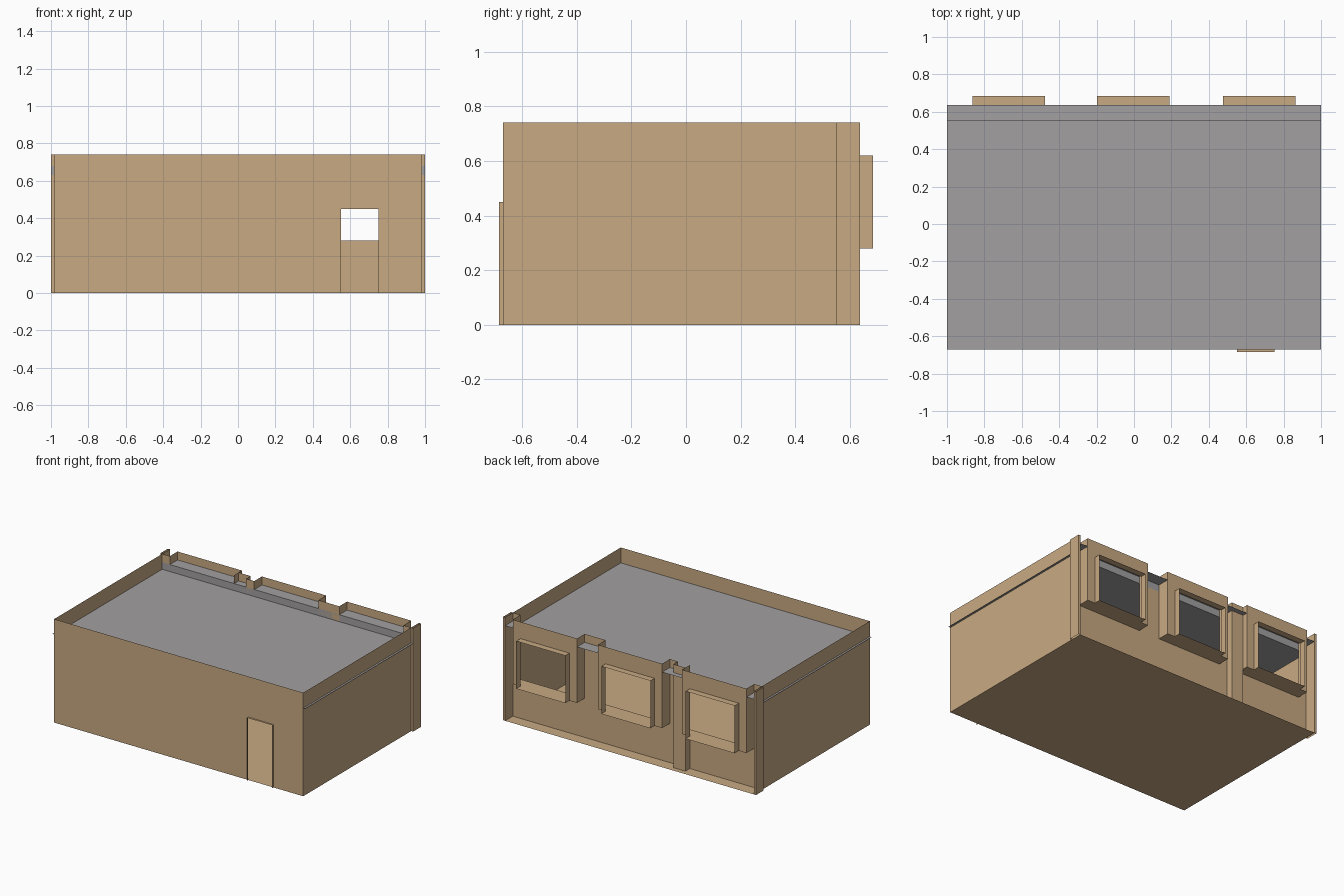
import bpy, bmesh
from mathutils import Vector

if "Cube" in bpy.data.objects:
    bpy.data.objects.remove(bpy.data.objects["Cube"])


def material(name, rgb):
    m = bpy.data.materials.new(name)
    m.diffuse_color = (*rgb, 1)
    m.use_nodes = True
    m.node_tree.nodes["Principled BSDF"].inputs["Base Color"].default_value = m.diffuse_color
    return m


TAN = material("tan plaster", (0.58, 0.40, 0.225))
GRAY = material("gray roof", (0.36, 0.35, 0.35))


def finish(name, bm, mat):
    bmesh.ops.remove_doubles(bm, verts=bm.verts, dist=1e-5)
    me = bpy.data.meshes.new(name)
    bm.to_mesh(me)
    bm.free()
    me.materials.append(mat)
    ob = bpy.data.objects.new(name, me)
    bpy.context.collection.objects.link(ob)
    return ob


def sweep(name, pts, vec, mat=TAN):
    """Thin sheet: an open path swept along a vector."""
    bm = bmesh.new()
    v = Vector(vec)
    for a, b in zip(pts, pts[1:]):
        a, b = Vector(a), Vector(b)
        bm.faces.new([bm.verts.new(p) for p in (a, b, b + v, a + v)])
    return finish(name, bm, mat)


def panel(name, xz, y, mat=TAN):
    """Flat upright sheet from an outline in x and z."""
    bm = bmesh.new()
    bm.faces.new([bm.verts.new((x, y, z)) for x, z in xz])
    return finish(name, bm, mat)


W = 0.985                                # side wall x
FRONT, WALL, BACK = -0.67, 0.55, 0.637   # front wall, back wall, bay face
TOP, SILL, HEAD = 0.74, 0.28, 0.62
ROOF, ROOF_BACK = 0.63, 0.68
BAY, WIN = 0.254, 0.194                  # half widths
centers = [0.67, -0.003, -0.67]          # bay centres, +x to -x

# Floor and stepped roof sheet
sweep("floor", [(W, FRONT, 0), (W, BACK, 0)], (-2 * W, 0, 0))
sweep("roof", [(1, FRONT, ROOF), (1, WALL, ROOF), (1, WALL, ROOF_BACK),
               (1, BACK, ROOF_BACK)], (-2, 0, 0), GRAY)

# Front wall with door opening, and projecting door frame
D0, D1, DH = 0.55, 0.75, 0.45
panel("front_wall", [(-W, 0), (D0, 0), (D0, DH), (D1, DH), (D1, 0), (W, 0),
                     (W, TOP), (-W, TOP)], FRONT)
sweep("door_frame", [(D0, FRONT, 0), (D0, FRONT, DH), (D1, FRONT, DH),
                     (D1, FRONT, 0)], (0, -0.015, 0))

# Side walls and thin corner piers at the back
for s, side in ((1, "right"), (-1, "left")):
    path = [(s * W, FRONT, 0), (s * W, WALL, 0)]
    pier = [(s * W, WALL, 0), (s, WALL, 0), (s, BACK, 0), (s * W, BACK, 0),
            (s * W, WALL, 0)]
    if s < 0:
        path.reverse()
        pier.reverse()
    sweep(side + "_wall", path, (0, 0, TOP))
    sweep(side + "_corner_pier", pier, (0, 0, TOP))

# Back wall below the bays, stepping out around one full-height column
C0, C1, CY = centers[2] + BAY, -0.32, 0.60
column = [(C1, WALL), (C1, CY), (C0, CY), (C0, WALL)]
low = [(W, WALL)] + column + [(-W, WALL)]
sweep("back_wall_lower", [(x, y, 0) for x, y in low], (0, 0, SILL))

# Back wall between the bays, up to the parapet
edges = [W] + [c + k * BAY for c in centers for k in (1, -1)] + [-W]
for i in range(4):
    a, b = edges[2 * i], edges[2 * i + 1]
    path = [(a, WALL), (b, WALL)] if i != 2 else [(a, WALL)] + column[:3]
    sweep(f"back_wall_upper_{i + 1}", [(x, y, SILL) for x, y in path],
          (0, 0, TOP - SILL))

# Projecting window bays: cheeks, underside, pierced face and window frame
for i, c in enumerate(centers, 1):
    l, r, wl, wr = c + BAY, c - BAY, c + WIN, c - WIN
    h = (0, 0, TOP - SILL)
    sweep(f"bay_{i}_cheek_a", [(l, WALL, SILL), (l, BACK, SILL)], h)
    sweep(f"bay_{i}_cheek_b", [(r, BACK, SILL), (r, WALL, SILL)], h)
    sweep(f"bay_{i}_underside", [(r, WALL, SILL), (r, BACK, SILL)],
          (l - r, 0, 0))
    panel(f"bay_{i}_face", [(l, SILL), (wl, SILL), (wl, HEAD), (wr, HEAD),
                            (wr, SILL), (r, SILL), (r, TOP), (l, TOP)], BACK)
    sweep(f"window_{i}_frame", [(x, BACK, z) for x, z in (
        (wl, SILL), (wr, SILL), (wr, HEAD), (wl, HEAD), (wl, SILL))],
        (0, 0.047, 0))
